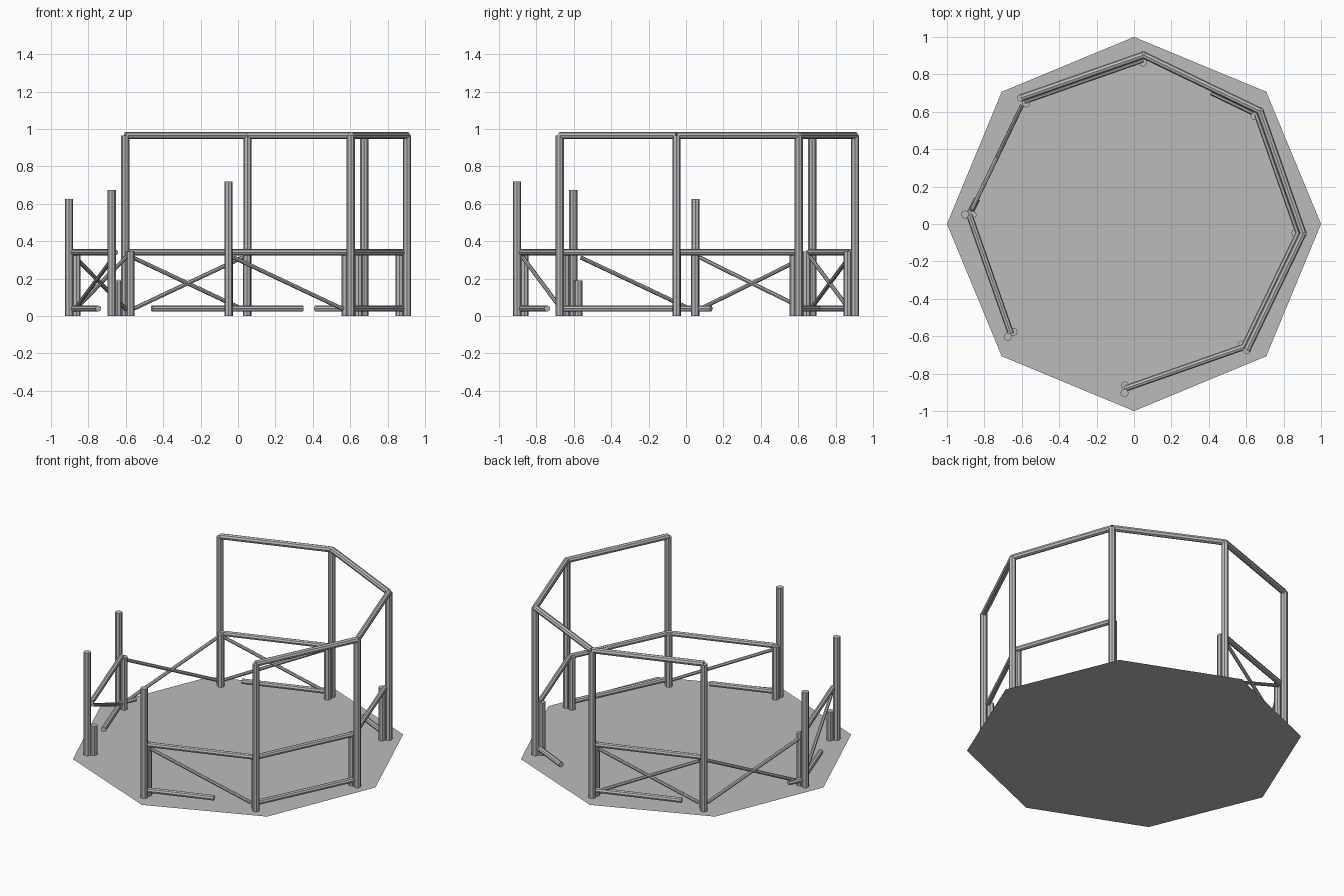
import bpy
import bmesh
from math import cos, sin, radians
from mathutils import Vector

cube = bpy.data.objects.get("Cube")
if cube:
    bpy.data.objects.remove(cube, do_unlink=True)

grey = bpy.data.materials.new("weathered grey")
grey.use_nodes = True
COLOR = (0.5, 0.5, 0.5, 1)
grey.diffuse_color = COLOR
grey.node_tree.nodes["Principled BSDF"].inputs["Base Color"].default_value = COLOR

OUTER, RING, INNER = 0.905, 0.882, 0.865   # posts, rails, short posts
POST_R, RAIL_R, BRACE_R = 0.022, 0.017, 0.011


def corner(i, radius, z=0.0):
    a = radians(45 * i - 3.2)
    return Vector((radius * cos(a), radius * sin(a), z))


def add_mesh(name, bm):
    mesh = bpy.data.meshes.new(name)
    bm.to_mesh(mesh)
    bm.free()
    mesh.materials.append(grey)
    obj = bpy.data.objects.new(name, mesh)
    bpy.context.collection.objects.link(obj)


def bar(name, a, b, radius, sides=8):
    """Straight faceted bar from a to b."""
    bm = bmesh.new()
    bmesh.ops.create_cone(bm, cap_ends=True, segments=sides, radius1=radius,
                          radius2=radius, depth=(b - a).length)
    turn = (b - a).to_track_quat("Z", "Y").to_matrix().to_4x4()
    bm.transform(turn)
    bmesh.ops.translate(bm, verts=bm.verts, vec=(a + b) / 2)
    add_mesh(name, bm)


def span(name, i, z0, z1, radius, start=0.0, end=1.0):
    """Bar on the rail ring from corner i to the next, cut to start..end."""
    a, b = corner(i, RING, z0), corner(i + 1, RING, z1)
    bar(name, a.lerp(b, start), a.lerp(b, end), radius)


# Octagonal floor sheet
bm = bmesh.new()
bmesh.ops.create_circle(bm, cap_ends=True, segments=8, radius=1.0)
bmesh.ops.recalc_face_normals(bm, faces=bm.faces)
add_mesh("floor", bm)

# Tall posts, three of them broken, each with a short railing post inside
broken = {4: 0.625, 5: 0.675, 6: 0.72}
for i in range(8):
    bar(f"post_{i}", corner(i, OUTER), corner(i, OUTER, broken.get(i, 0.965)), POST_R)
    short = 0.19 if i == 5 else 0.345
    bar(f"railing_post_{i}", corner(i, INNER), corner(i, INNER, short), POST_R)

# Roof beams over the standing posts
for i in (7, 0, 1, 2):
    bar(f"roof_beam_{i}", corner(i, OUTER, 0.966), corner(i + 1, OUTER, 0.966), 0.019)

# Surviving hand rails
for i in (6, 7, 0, 2, 4):
    span(f"hand_rail_{i}", i, 0.34, 0.34, RAIL_R)

# Foot rails, most snapped off part way
for i, start, end in ((7, 0, 1), (6, 0, 0.62), (4, 0, 0.6),
                      (3, 0.86, 1), (2, 0, 0.8), (1, 0, 0.4)):
    span(f"foot_rail_{i}", i, 0.04, 0.04, RAIL_R, start, end)

# Diagonal braces
LOW, HIGH = 0.025, 0.325
for i in (2, 3, 6):
    span(f"falling_brace_{i}", i, HIGH, LOW, BRACE_R, 0.04, 0.96)
for i in (2, 3, 4):
    span(f"rising_brace_{i}", i, LOW, HIGH, BRACE_R, 0.04, 0.96)
